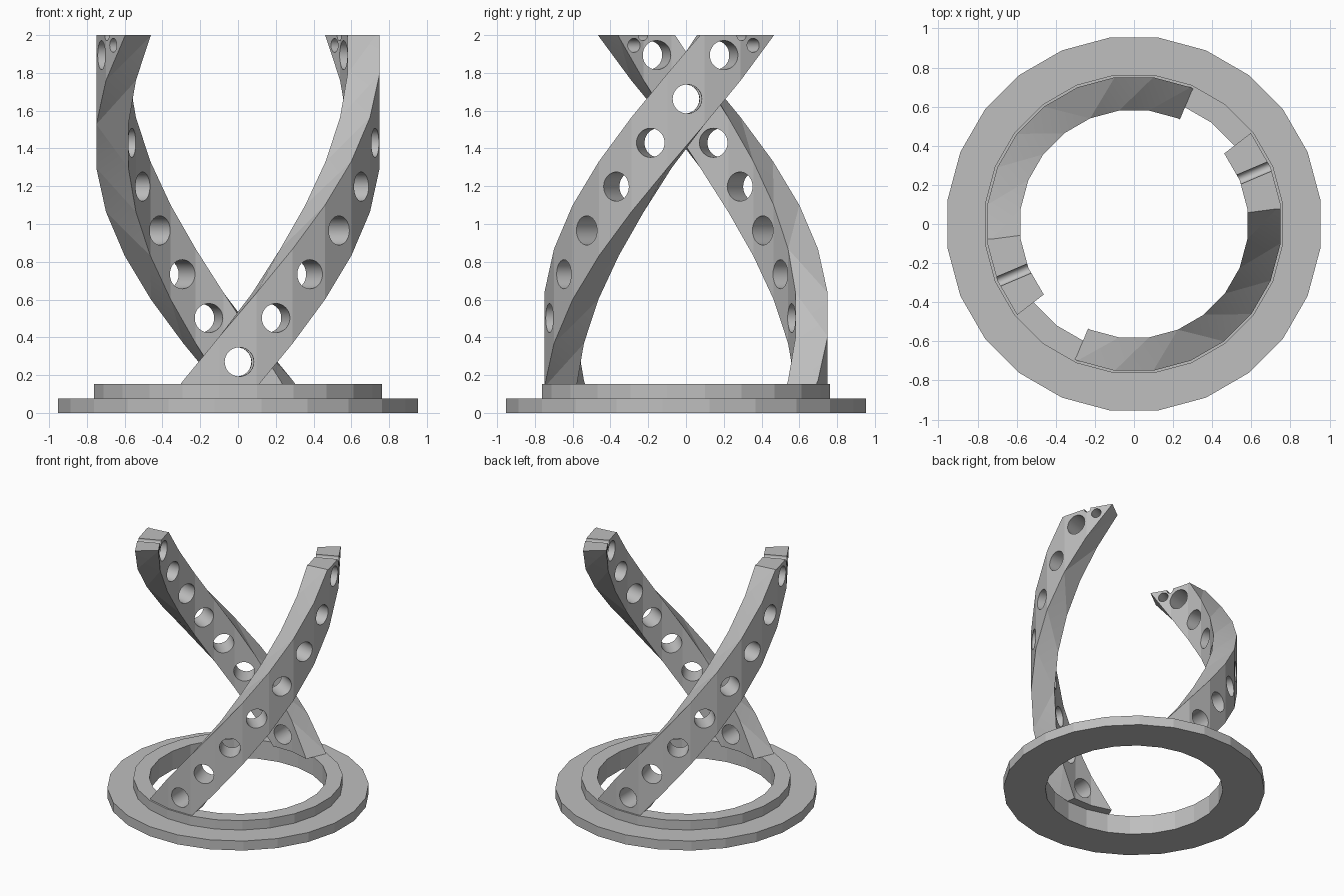
import bpy
import bmesh
from math import radians, cos, sin, pi
from mathutils import Vector, Matrix

if "Cube" in bpy.data.objects:
    bpy.data.objects.remove(bpy.data.objects["Cube"])

grey = bpy.data.materials.new("plain_grey")
grey.use_nodes = True
COLOUR = (0.52, 0.52, 0.52, 1)
grey.diffuse_color = COLOUR
grey.node_tree.nodes["Principled BSDF"].inputs["Base Color"].default_value = COLOUR

STEP = radians(15)            # facet angle shared by rings and bands
RISE = 0.232                  # band climb per facet
FLAT = cos(STEP / 2)          # facet distance to corner radius
BASE_TOP, TOP = 0.153, 2.0


def make_object(name, bm):
    bmesh.ops.recalc_face_normals(bm, faces=bm.faces)
    mesh = bpy.data.meshes.new(name)
    bm.to_mesh(mesh)
    bm.free()
    mesh.materials.append(grey)
    obj = bpy.data.objects.new(name, mesh)
    bpy.context.collection.objects.link(obj)
    return obj


def polar(r, a, z):
    return Vector((r * cos(a), r * sin(a), z))


def sweep(bm, sections, closed):
    """Skin a row of four-cornered sections."""
    rows = [[bm.verts.new(p) for p in s] for s in sections]
    pairs = list(zip(rows, rows[1:]))
    if closed:
        pairs.append((rows[-1], rows[0]))
    else:
        bm.faces.new(rows[0])
        bm.faces.new(rows[-1])
    for a, b in pairs:
        for i in range(4):
            j = (i + 1) % 4
            bm.faces.new((a[i], a[j], b[j], b[i]))


def ring(name, inner, outer, low, high):
    bm = bmesh.new()
    corners = ((inner, low), (outer, low), (outer, high), (inner, high))
    sweep(bm, [[polar(r / FLAT, (k + 0.5) * STEP, z) for r, z in corners]
               for k in range(24)], True)
    return make_object(name, bm)


def helix_z(turn):
    return 0.27 + turn * RISE


# stepped base
ring("base_flange", 0.647, 0.953, 0, 0.077)
ring("base_collar", 0.647, 0.763, 0.077, BASE_TOP)

# spiral band, trimmed level at both ends
bm = bmesh.new()
sections = []
for k in range(-3, 11):
    turn = k + 0.5
    a, z = turn * STEP - pi / 2, helix_z(turn)
    sections.append([polar(r / FLAT, a, z + h) for r, h in
                     ((0.58, -0.25), (0.75, -0.25), (0.75, 0.25), (0.58, 0.25))])
sweep(bm, sections, False)
bmesh.ops.triangulate(bm, faces=bm.faces)
for z, way in ((BASE_TOP, -1), (TOP, 1)):
    cut = bmesh.ops.bisect_plane(bm, geom=bm.verts[:] + bm.edges[:] + bm.faces[:],
                                 plane_co=(0, 0, z), plane_no=(0, 0, way),
                                 clear_outer=True)
    rim = [e for e in cut["geom_cut"] if isinstance(e, bmesh.types.BMEdge)]
    bmesh.ops.holes_fill(bm, edges=rim)
band = make_object("spiral_band_left", bm)

# radial drills: lightening holes, top notch and pin hole
drills = [(k * STEP + radians(0.5), helix_z(k), 0.077) for k in range(8)]
drills += [(radians(113), 1.997, 0.026), (radians(118.3), 1.946, 0.037)]
bm = bmesh.new()
for t, z, r in drills:
    a = t - pi / 2
    place = (Matrix.Translation(polar(0.67, a, z)) @ Matrix.Rotation(a, 4, 'Z')
             @ Matrix.Rotation(pi / 2, 4, 'Y'))
    bmesh.ops.create_cone(bm, cap_ends=True, segments=40, radius1=r, radius2=r,
                          depth=0.5, matrix=place)
cutter = make_object("hole_cutter", bm)
cutter.hide_render = True

mod = band.modifiers.new("holes", 'BOOLEAN')
mod.operation = 'DIFFERENCE'
mod.solver = 'EXACT'
mod.object = cutter
bpy.ops.object.select_all(action='DESELECT')
band.select_set(True)
bpy.context.view_layer.objects.active = band
bpy.ops.object.modifier_apply(modifier="holes")
bpy.data.objects.remove(cutter)
bpy.ops.object.shade_smooth_by_angle(angle=radians(11))

# opposite band, half a turn round
twin = band.copy()
twin.name = "spiral_band_right"
twin.rotation_euler.z = pi
bpy.context.collection.objects.link(twin)
